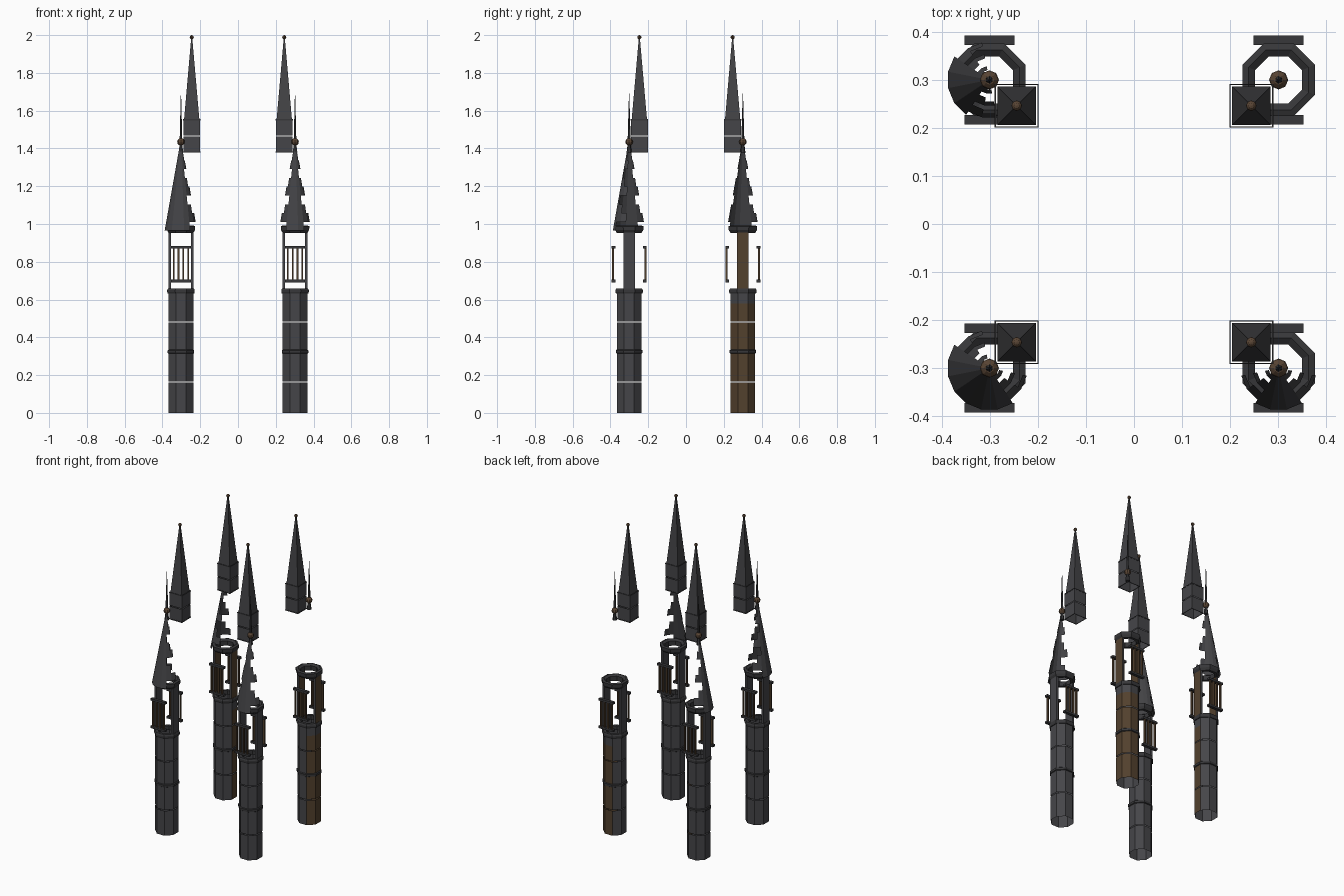
import bpy, bmesh, math
from mathutils import Matrix, Vector

if "Cube" in bpy.data.objects:
    bpy.data.objects.remove(bpy.data.objects["Cube"])


def material(name, rgb):
    m = bpy.data.materials.new(name)
    m.diffuse_color = (*rgb, 1)
    m.use_nodes = True
    m.node_tree.nodes["Principled BSDF"].inputs["Base Color"].default_value = m.diffuse_color
    return m


STONE = material("dark stone", (0.06, 0.06, 0.066))
TRIM = material("dark trim", (0.038, 0.038, 0.041))
RUST = material("rust", (0.085, 0.052, 0.027))
ROOF = material("roof slate", (0.056, 0.056, 0.061))
BRONZE = material("bronze", (0.1, 0.06, 0.035))


def finish(bm, name, loc, mats):
    me = bpy.data.meshes.new(name)
    bm.to_mesh(me)
    bm.free()
    for m in mats:
        me.materials.append(m)
    ob = bpy.data.objects.new(name, me)
    ob.location = loc
    bpy.context.collection.objects.link(ob)
    return ob


def lathe(bm, profile, sides, closed=False, turn=0.5):
    """Revolve (radius, height) points into flat faces, open at both ends."""
    rings = []
    for r, z in profile:
        rings.append([bm.verts.new((r * math.cos((i + turn) * math.tau / sides),
                                    r * math.sin((i + turn) * math.tau / sides), z))
                      for i in range(sides)])
    count = len(rings) if closed else len(rings) - 1
    for k in range(count):
        a, b = rings[k], rings[(k + 1) % len(rings)]
        for i in range(sides):
            j = (i + 1) % sides
            bm.faces.new((a[i], a[j], b[j], b[i]))


def box(bm, size, centre):
    mat = Matrix.Translation(centre) @ Matrix.Diagonal((*size, 1))
    bmesh.ops.create_cube(bm, size=1, matrix=mat)


def ball(bm, r, z):
    bmesh.ops.create_uvsphere(bm, u_segments=8, v_segments=6, radius=r,
                              matrix=Matrix.Translation((0, 0, z)))


def cone(bm, r1, r2, z1, z2, sides=6):
    bmesh.ops.create_cone(bm, cap_ends=True, segments=sides, radius1=r1, radius2=r2,
                          depth=z2 - z1, matrix=Matrix.Translation((0, 0, (z1 + z2) / 2)))


def shaft(loc, rust_angles):
    # hollow eight-sided shaft in courses with thin open joints
    bm = bmesh.new()
    for z0, z1 in ((0, 0.161), (0.167, 0.325), (0.325, 0.479), (0.484, 0.58), (0.58, 0.65)):
        lathe(bm, [(0.0705, z0), (0.0705, z1)], 8)
    for f in bm.faces:
        c = f.calc_center_median()
        angle = round(math.degrees(math.atan2(c.y, c.x)))
        if angle in rust_angles and c.z < 0.6:
            f.material_index = 1
    finish(bm, "shaft", loc, [STONE, RUST])

    # collars around the shaft
    bm = bmesh.new()
    lathe(bm, [(0.069, 0.313), (0.076, 0.317), (0.076, 0.331), (0.069, 0.336)], 8)
    lathe(bm, [(0.056, 0.632), (0.076, 0.632), (0.079, 0.64), (0.079, 0.65),
               (0.074, 0.659), (0.056, 0.659)], 8, closed=True)
    finish(bm, "collars", loc, [TRIM])


def belfry(loc, rusty):
    # solid panels on the two sides
    bm = bmesh.new()
    for s in (-1, 1):
        box(bm, (0.014, 0.062, 0.30), (s * 0.06, 0, 0.805))
    for f in bm.faces:
        if rusty and f.normal.x > 0.5:
            f.material_index = 1
    finish(bm, "belfry_panels", loc, [STONE, RUST])

    # crown ring
    bm = bmesh.new()
    lathe(bm, [(0.053, 0.953), (0.071, 0.953), (0.081, 0.968), (0.082, 0.988),
               (0.068, 0.993), (0.053, 0.983)], 8, closed=True)
    finish(bm, "crown_ring", loc, [TRIM])

    # slatted screens standing off the front and back
    beams, bars = bmesh.new(), bmesh.new()
    for s in (-1, 1):
        for z in (0.698, 0.877):
            box(beams, (0.105, 0.02, 0.014), (0, s * 0.083, z))
        for x in (-0.038, -0.013, 0.013, 0.038):
            box(bars, (0.008, 0.012, 0.17), (x, s * 0.086, 0.788))
    finish(beams, "screen_beams", loc, [TRIM])
    finish(bars, "screen_bars", loc, [RUST])


def broken_roof(loc, start, end):
    # partial cone of slate facets (22.5 degree steps) with ragged edges
    bm = bmesh.new()
    rows, z0, z1, base = 10, 0.965, 1.43, 0.088
    step = math.tau / 16

    def point(i, k):
        t = k / rows
        r = base * (1 - t) + 0.004 * t
        a = (i + 0.5) * step
        return Vector((r * math.cos(a), r * math.sin(a), z0 + (z1 - z0) * t))

    for i in range(start - 2, end + 2):
        outside = max(start - i, i - end + 1, 0)
        for k in range(rows):
            if outside == 1 and k in (0, 3, 6):
                continue
            if outside == 2 and k not in (1, 4, 7, 9):
                continue
            bm.faces.new([bm.verts.new(point(*p))
                          for p in ((i, k), (i + 1, k), (i + 1, k + 1), (i, k + 1))])
    bmesh.ops.remove_doubles(bm, verts=bm.verts, dist=0.0001)
    finish(bm, "broken_roof", loc, [ROOF])


def finial(loc):
    bm = bmesh.new()
    ball(bm, 0.02, 1.435)
    finish(bm, "finial_ball", loc, [BRONZE])
    bm = bmesh.new()
    cone(bm, 0.008, 0.001, 1.445, 1.69)
    cone(bm, 0.014, 0.008, 1.375, 1.425)
    finish(bm, "finial_spike", loc, [TRIM])


def pinnacle(loc):
    # two open square courses
    bm = bmesh.new()
    d = 0.0445 * math.sqrt(2)
    for z0, z1 in ((1.378, 1.464), (1.469, 1.555)):
        lathe(bm, [(d, z0), (d, z1)], 4)
    finish(bm, "pinnacle_base", loc, [STONE])

    # thin edge bands
    bm = bmesh.new()
    for z in (1.378, 1.549):
        lathe(bm, [(d + 0.002, z), (d + 0.002, z + 0.006), (d - 0.002, z + 0.006), (d - 0.002, z)],
              4, closed=True)
    finish(bm, "pinnacle_bands", loc, [TRIM])

    # tall pyramid and its ball
    bm = bmesh.new()
    lathe(bm, [(0.0405 * math.sqrt(2), 1.553), (0.004, 1.985)], 4)
    finish(bm, "pinnacle_spire", loc, [ROOF])
    bm = bmesh.new()
    ball(bm, 0.011, 1.989)
    finish(bm, "pinnacle_ball", loc, [BRONZE])


# side signs, weathered shaft faces, roof facet span
towers = [
    (-1, -1, (), (6, 13)),
    (1, -1, (), (10, 13)),
    (-1, 1, (0,), (6, 10)),
    (1, 1, (-45, 0, 45, 90), None),
]
for sx, sy, rust, span in towers:
    loc = (sx * 0.302, sy * 0.301, 0)
    shaft(loc, rust)
    belfry(loc, bool(rust))
    finial(loc)
    if span:
        broken_roof(loc, *span)
    pinnacle((sx * 0.245, sy * 0.247, 0))
